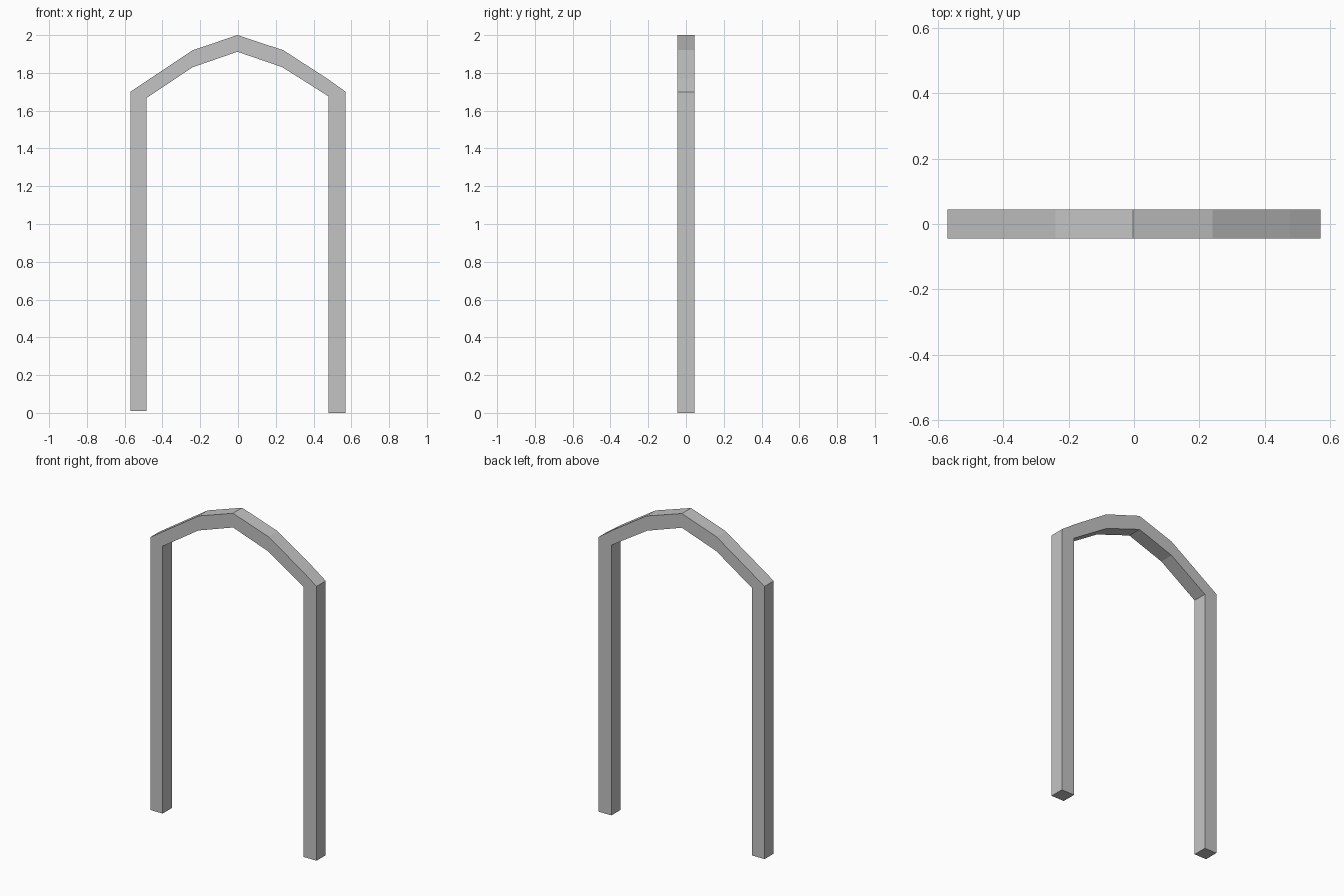
import bpy
import bmesh

cube = bpy.data.objects.get("Cube")
if cube:
    bpy.data.objects.remove(cube)

# Plain grey finish
grey = bpy.data.materials.new("plain_grey")
grey.use_nodes = True
colour = (0.55, 0.55, 0.55, 1)
grey.diffuse_color = colour
grey.node_tree.nodes["Principled BSDF"].inputs["Base Color"].default_value = colour

HALF_DEPTH = 0.045

# Matching outer and inner (x, z) points, from one foot over the arch to the other
outer = [(-0.57, 0.01), (-0.57, 1.7), (-0.24, 1.92), (-0.003, 2.0),
         (0.24, 1.92), (0.475, 1.768), (0.57, 1.7), (0.57, 0)]
inner = [(-0.485, 0.01), (-0.485, 1.667), (-0.24, 1.83), (-0.003, 1.912),
         (0.235, 1.83), (0.4, 1.726), (0.48, 1.675), (0.48, 0)]

# Sweep a square section along the frame, capped at both feet
bm = bmesh.new()
rings = []
for (ox, oz), (ix, iz) in zip(outer, inner):
    corners = [(ox, -HALF_DEPTH, oz), (ox, HALF_DEPTH, oz),
               (ix, HALF_DEPTH, iz), (ix, -HALF_DEPTH, iz)]
    rings.append([bm.verts.new(c) for c in corners])
for a, b in zip(rings, rings[1:]):
    for i in range(4):
        j = (i + 1) % 4
        bm.faces.new((a[i], a[j], b[j], b[i]))
bm.faces.new(rings[0])
bm.faces.new(rings[-1])
bmesh.ops.recalc_face_normals(bm, faces=bm.faces)

mesh = bpy.data.meshes.new("arched_frame")
bm.to_mesh(mesh)
bm.free()
mesh.materials.append(grey)
frame = bpy.data.objects.new("arched_frame", mesh)
bpy.context.collection.objects.link(frame)
